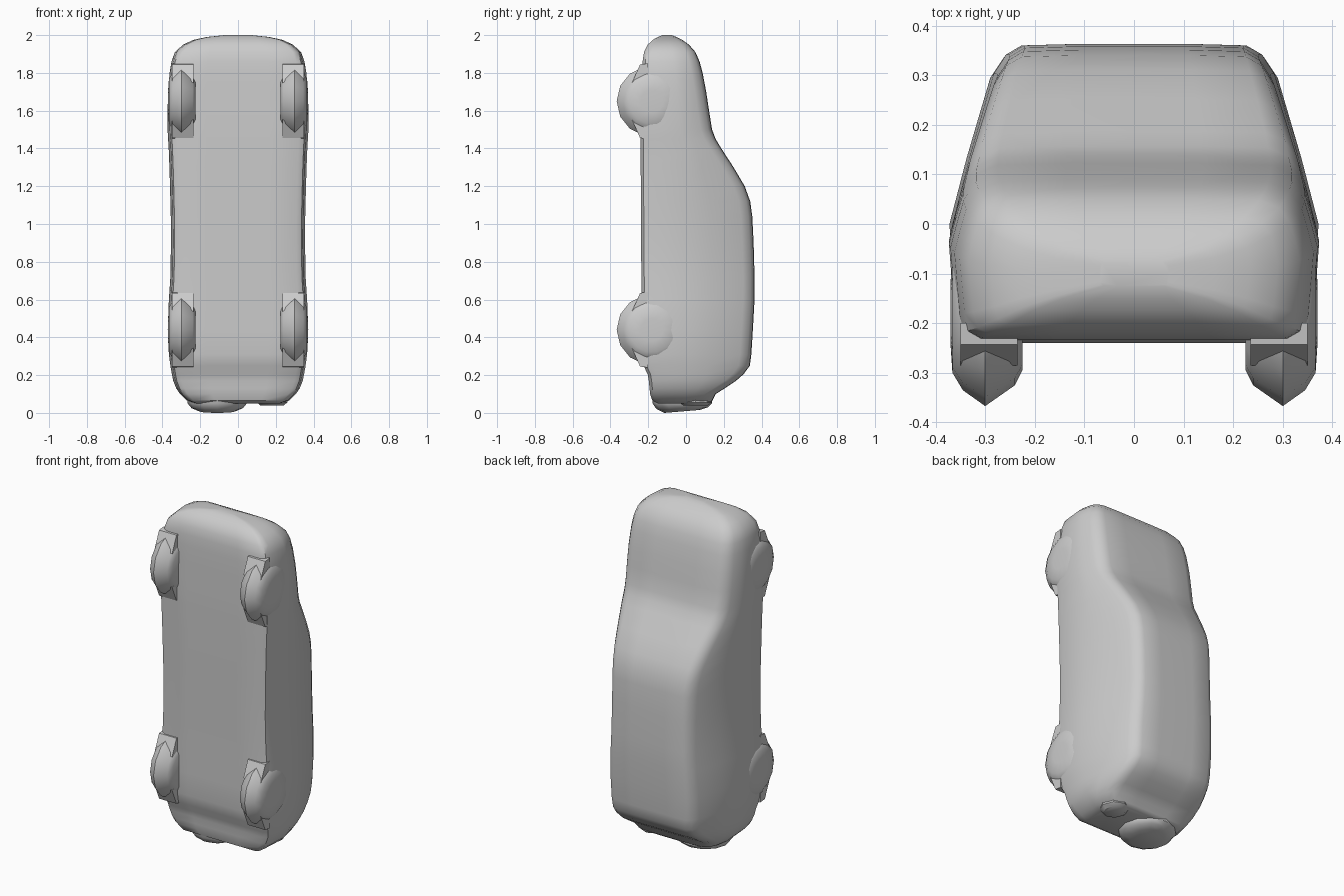
import bpy, bmesh, math
from mathutils import Vector

if "Cube" in bpy.data.objects:
    bpy.data.objects.remove(bpy.data.objects["Cube"])

grey = bpy.data.materials.new("plain_grey")
grey.diffuse_color = (0.6, 0.6, 0.6, 1)
grey.use_nodes = True
grey.node_tree.nodes["Principled BSDF"].inputs["Base Color"].default_value = grey.diffuse_color


def finish(name, bm, angle):
    bmesh.ops.recalc_face_normals(bm, faces=bm.faces)
    mesh = bpy.data.meshes.new(name)
    bm.to_mesh(mesh)
    bm.free()
    ob = bpy.data.objects.new(name, mesh)
    bpy.context.collection.objects.link(ob)
    mesh.materials.append(grey)
    bpy.ops.object.select_all(action='DESELECT')
    ob.select_set(True)
    bpy.context.view_layer.objects.active = ob
    bpy.ops.object.shade_smooth_by_angle(angle=math.radians(angle))
    return ob


def loft(name, rings, angle=40):
    bm = bmesh.new()
    loops = [[bm.verts.new(p) for p in ring] for ring in rings]
    n = len(loops[0])
    for a, b in zip(loops, loops[1:]):
        for i in range(n):
            j = (i + 1) % n
            bm.faces.new((a[i], a[j], b[j], b[i]))
    bm.faces.new(loops[0])
    bm.faces.new(loops[-1])
    return finish(name, bm, angle)


def section(z, w, lo, hi):
    """Car cross-section: flat floor, bulged sides, tapered rounded roof."""
    belt = min(0.0, lo + 0.55 * (hi - lo))
    drop = min(0.06, 0.4 * (hi - belt))
    edge = w * (1 - 0.75 * max(hi - drop - belt, 0) / 1.0)
    mid = belt + 0.45 * (hi - drop - belt)
    rise = min(0.05, 0.3 * (belt - lo))
    half = [(0.45 * w, lo), (0.87 * w, lo), (0.945 * w, lo + 0.3 * rise),
            (0.97 * w, lo + rise), (w, belt),
            (w - 0.42 * (w - edge), mid), (edge, hi - drop),
            (edge - 0.025 * w / 0.36, hi - 0.35 * drop),
            (0.8 * edge, hi - 0.05 * drop), (0.4 * edge, hi)]
    pts = half + [(-x, y) for x, y in reversed(half)]
    return [(x, y, z) for x, y in pts]


# Body: z, half width, floor y, roof y, from tail to nose
body = [
    (0.05, 0.23, -0.150, 0.120), (0.065, 0.27, -0.178, 0.140),
    (0.10, 0.307, -0.190, 0.158), (0.13, 0.327, -0.193, 0.205),
    (0.17, 0.343, -0.197, 0.265), (0.205, 0.350, -0.203, 0.305),
    (0.25, 0.358, -0.225, 0.338), (0.31, 0.366, -0.235, 0.346),
    (0.44, 0.372, -0.236, 0.354), (0.60, 0.366, -0.236, 0.363),
    (0.72, 0.358, -0.236, 0.363), (0.90, 0.355, -0.238, 0.358),
    (1.04, 0.356, -0.238, 0.351), (1.12, 0.358, -0.239, 0.340),
    (1.20, 0.360, -0.239, 0.311), (1.30, 0.363, -0.240, 0.252),
    (1.40, 0.367, -0.240, 0.187), (1.45, 0.370, -0.240, 0.157),
    (1.50, 0.373, -0.240, 0.138), (1.60, 0.373, -0.238, 0.122),
    (1.70, 0.370, -0.236, 0.107), (1.80, 0.362, -0.234, 0.088),
    (1.86, 0.352, -0.230, 0.072), (1.91, 0.334, -0.222, 0.050),
    (1.95, 0.290, -0.202, 0.015), (1.975, 0.235, -0.175, -0.020),
    (1.99, 0.165, -0.150, -0.050), (2.0, 0.07, -0.125, -0.075)]
loft("body", [section(*s) for s in body])


def wheel(name, side, z):
    """Rounded tyre lying along x with a pointed tread."""
    prof = [(0.225, 0.115), (0.24, 0.145), (0.30, 0.187), (0.345, 0.155),
            (0.366, 0.12), (0.370, 0.06)]
    n = 14
    loft(name, [[(side * x, -0.18 + r * math.cos(2 * math.pi * i / n),
                  z + r * math.sin(2 * math.pi * i / n)) for i in range(n)]
                for x, r in prof], 32)


def arch(name, side, z):
    """Wheel arch lips filling the gap between the tyre and the floor."""
    for tag, d in (("upper", 1), ("lower", -1)):
        rings = []
        for x in (0.235, 0.35):
            rings.append([(side * x, -0.20, z + d * 0.08),
                          (side * x, -0.285, z + d * 0.10),
                          (side * x, -0.243, z + d * 0.195),
                          (side * x, -0.20, z + d * 0.20)])
        loft(name + "_" + tag, rings, 30)


for label, z in (("rear", 0.44), ("front", 1.65)):
    for hand, side in (("left", -1), ("right", 1)):
        wheel(f"{label}_{hand}_wheel", side, z)
        arch(f"{label}_{hand}_arch", side, z)


def tail_disc(name, cx, cy, rx, ry, levels, n=12):
    """Tapered disc on the tail; levels are (z, scale, tilt)."""
    loft(name, [[(cx + s * rx * math.cos(2 * math.pi * i / n),
                  cy + s * ry * math.sin(2 * math.pi * i / n),
                  z + t * math.sin(2 * math.pi * i / n)) for i in range(n)]
                for z, s, t in levels])


# Spare wheel and the small latch housing beside it
tail_disc("spare_wheel", -0.11, -0.02, 0.16, 0.16,
          [(0.10, 1.0, 0), (0.05, 0.98, 0), (0.025, 0.85, 0.005), (0.008, 0.6, 0.008)])
tail_disc("tail_latch", 0.18, 0.05, 0.085, 0.09,
          [(0.10, 1.0, 0), (0.055, 0.95, 0), (0.038, 0.7, 0)], 8)
